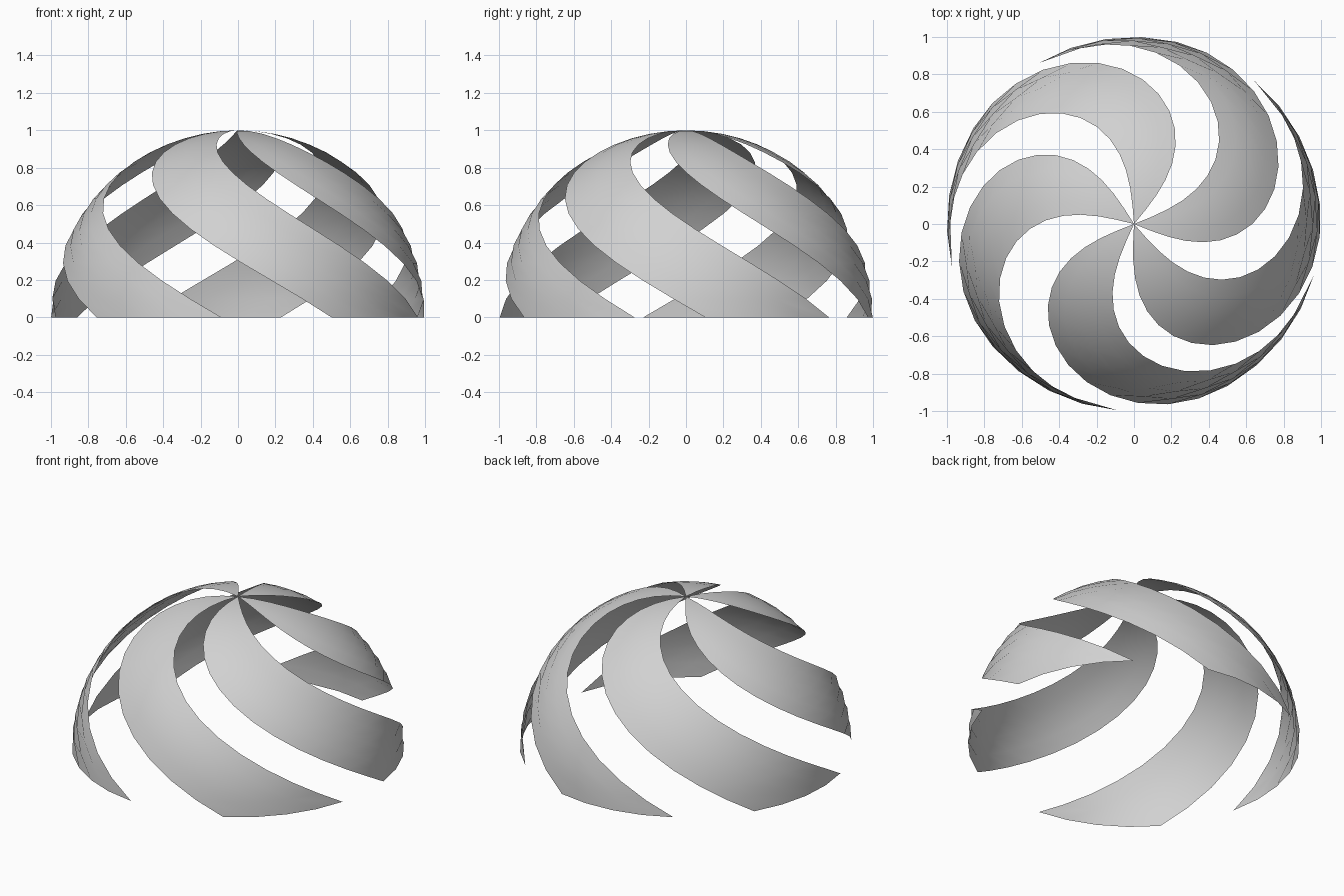
import bpy, bmesh
from math import radians, sin, cos, pi

cube = bpy.data.objects.get("Cube")
if cube:
    bpy.data.objects.remove(cube, do_unlink=True)

ROWS, COLS = 16, 4
WIDTH = radians(44)      # angular width of one ribbon
TWIST = radians(99)      # turn of the dome from base to top

# Single pale grey finish
grey = bpy.data.materials.new("pale_grey")
grey.use_nodes = True
colour = (0.64, 0.64, 0.64, 1)
grey.diffuse_color = colour
grey.node_tree.nodes["Principled BSDF"].inputs["Base Color"].default_value = colour


def ribbon(name, lead):
    """One slice of a hemisphere, twisted evenly with height."""
    bm = bmesh.new()
    top = bm.verts.new((0, 0, 1))
    previous = [top] * (COLS + 1)
    for i in range(1, ROWS + 1):
        polar = pi / 2 * i / ROWS
        r, z = sin(polar), cos(polar)
        row = []
        for j in range(COLS + 1):
            a = lead - WIDTH * (1 - j / COLS) - TWIST * z
            row.append(bm.verts.new((r * cos(a), r * sin(a), max(z, 0))))
        for j in range(COLS):
            if i == 1:
                bm.faces.new((top, row[j], row[j + 1]))
            else:
                bm.faces.new((previous[j], row[j], row[j + 1], previous[j + 1]))
        previous = row
    for f in bm.faces:
        f.smooth = True
    mesh = bpy.data.meshes.new(name)
    bm.to_mesh(mesh)
    bm.free()
    mesh.materials.append(grey)
    obj = bpy.data.objects.new(name, mesh)
    bpy.context.collection.objects.link(obj)


# Five spiral ribbons meeting at the top, one turned slightly further round
for n, base_angle in enumerate((49.9, 120.7, 193.2, 264.9, 344)):
    ribbon(f"spiral_ribbon_{n + 1}", radians(base_angle))
